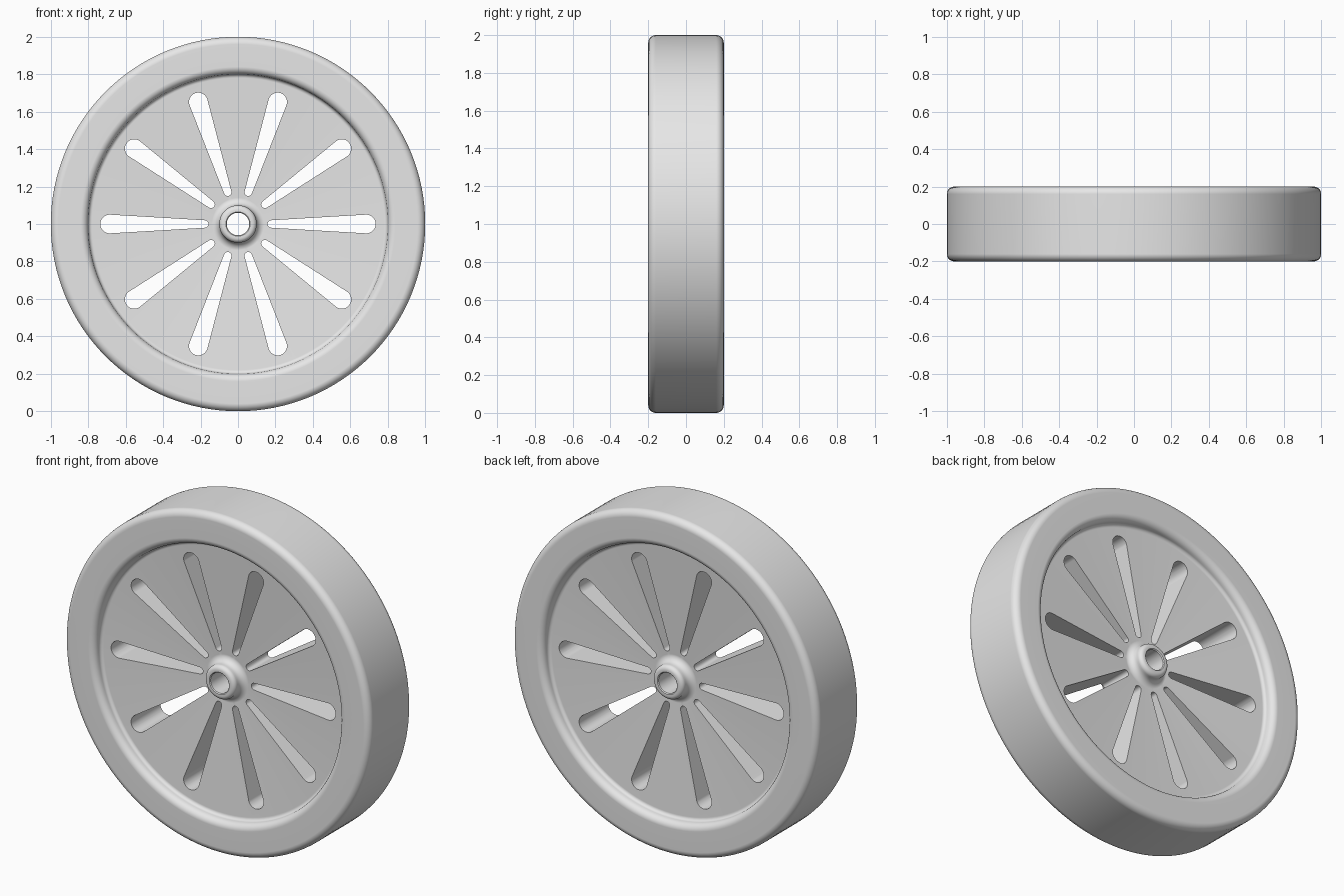
import bpy
import bmesh
from math import sin, cos, pi, tau, radians
from mathutils import Matrix, Vector

cube = bpy.data.objects.get("Cube")
if cube:
    bpy.data.objects.remove(cube)

SEGMENTS = 128
SLOTS = 10


def arc(cx, cy, r, start, end, steps=6):
    """Points on a circle, angles in degrees."""
    angles = [radians(start + (end - start) * i / steps) for i in range(steps + 1)]
    return [(cx + r * cos(a), cy + r * sin(a)) for a in angles]


def make_object(name, bm):
    bmesh.ops.recalc_face_normals(bm, faces=bm.faces)
    mesh = bpy.data.meshes.new(name)
    bm.to_mesh(mesh)
    bm.free()
    obj = bpy.data.objects.new(name, mesh)
    bpy.context.collection.objects.link(obj)
    return obj


# Half profile as (radius, half width): bored hub, dished disc, rounded rim
half = [(0.06, 0.17), (0.065, 0.175)]
half += arc(0.075, 0.15, 0.025, 90, 0)
half += arc(0.14, 0.14, 0.04, 180, 270)
half += arc(0.78, 0.16, 0.02, 270, 360)
half += arc(0.84, 0.16, 0.04, 180, 90)
half += arc(0.96, 0.16, 0.04, 90, 0)
profile = half + [(r, -y) for r, y in reversed(half)]

# Wheel body turned around the axle
bm = bmesh.new()
rings = []
for i in range(SEGMENTS):
    a = tau * i / SEGMENTS
    rings.append([bm.verts.new((r * cos(a), y, 1 + r * sin(a))) for r, y in profile])
count = len(profile)
for i, ring in enumerate(rings):
    following = rings[(i + 1) % SEGMENTS]
    for j in range(count):
        k = (j + 1) % count
        bm.faces.new((ring[j], ring[k], following[k], following[j]))
wheel = make_object("wheel", bm)

# Tapered slots with round ends, cut through the disc
outline = arc(0.685, 0, 0.05, -90, 90, 16) + arc(0.178, 0, 0.02, 90, 270, 12)
bm = bmesh.new()
for i in range(SLOTS):
    turn = Matrix.Rotation(tau * i / SLOTS, 4, "Y")
    ends = [[bm.verts.new(turn @ Vector((x, y, z)) + Vector((0, 0, 1)))
             for x, z in outline] for y in (-0.3, 0.3)]
    bm.faces.new(ends[0])
    bm.faces.new(ends[1][::-1])
    for j in range(len(outline)):
        k = (j + 1) % len(outline)
        bm.faces.new((ends[0][j], ends[1][j], ends[1][k], ends[0][k]))
cutter = make_object("slot_cutter", bm)
cutter.hide_render = True

bpy.ops.object.select_all(action="DESELECT")
wheel.select_set(True)
bpy.context.view_layer.objects.active = wheel
cut = wheel.modifiers.new("slots", "BOOLEAN")
cut.operation = "DIFFERENCE"
cut.solver = "EXACT"
cut.object = cutter
bpy.ops.object.modifier_apply(modifier=cut.name)
bpy.data.objects.remove(cutter)

# Plain grey finish
grey = bpy.data.materials.new("light_grey")
grey.use_nodes = True
colour = (0.8, 0.8, 0.8, 1)
grey.diffuse_color = colour
grey.node_tree.nodes["Principled BSDF"].inputs["Base Color"].default_value = colour
wheel.data.materials.clear()
wheel.data.materials.append(grey)

# Smooth curves with crisp slot edges
bpy.ops.object.shade_smooth_by_angle(angle=radians(30))
weighted = wheel.modifiers.new("even_shading", "WEIGHTED_NORMAL")
weighted.keep_sharp = True
